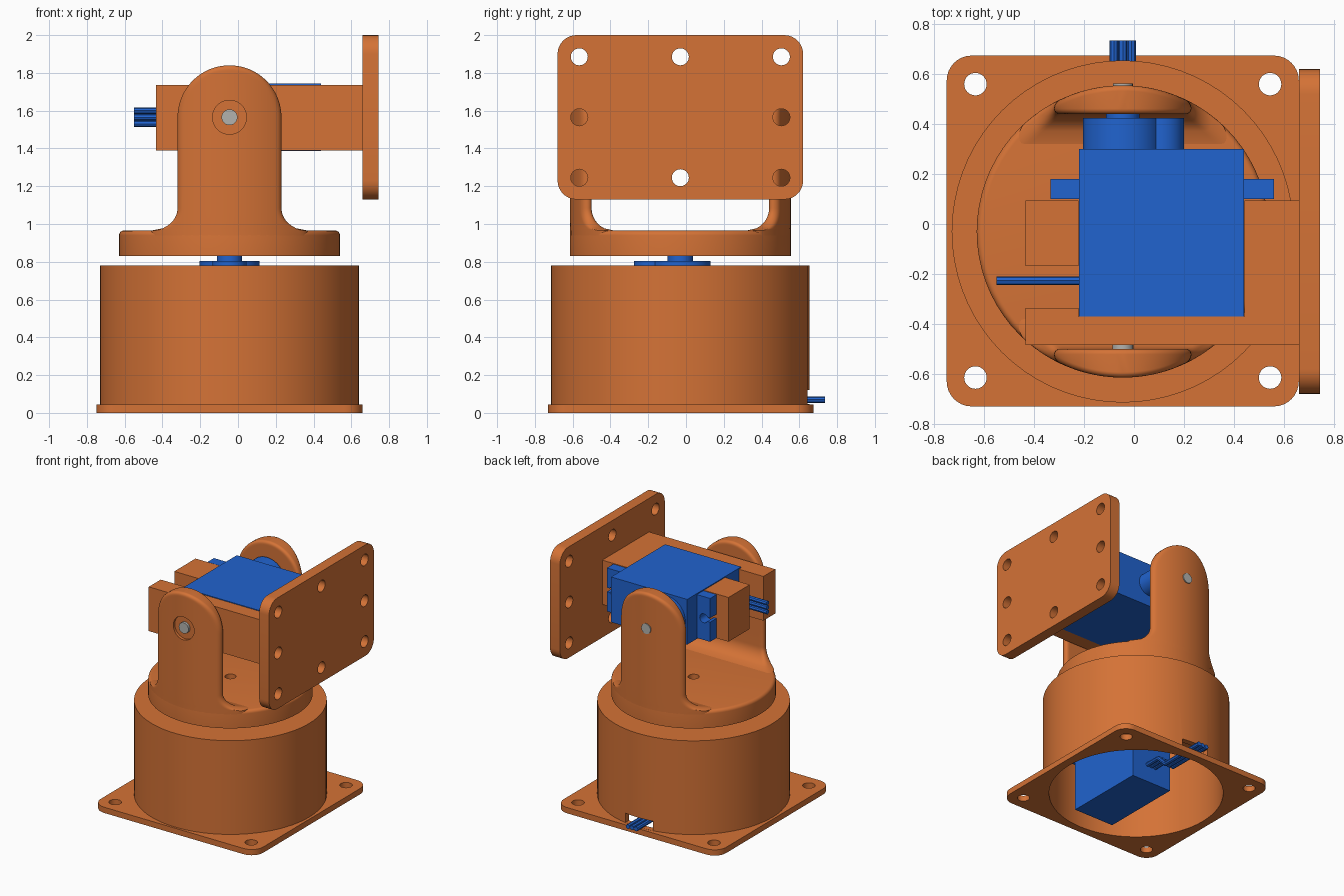
import bpy, bmesh, math
from mathutils import Matrix, Vector

if "Cube" in bpy.data.objects:
    bpy.data.objects.remove(bpy.data.objects["Cube"])

CX, CY, PZ = -0.045, -0.03, 1.565      # pan axis and height of the tilt axis


def material(name, rgb):
    m = bpy.data.materials.new(name)
    m.diffuse_color = (*rgb, 1)
    m.use_nodes = True
    m.node_tree.nodes["Principled BSDF"].inputs["Base Color"].default_value = m.diffuse_color
    return m


ORANGE = material("orange plastic", (0.66, 0.17, 0.037))
BLUE = material("blue servo", (0.015, 0.125, 0.62))
GREY = material("grey metal", (0.45, 0.45, 0.43))


def finish(name, bm, mat, matrix=None):
    bmesh.ops.remove_doubles(bm, verts=bm.verts, dist=1e-5)
    bmesh.ops.recalc_face_normals(bm, faces=bm.faces)
    me = bpy.data.meshes.new(name)
    bm.to_mesh(me)
    bm.free()
    if matrix:
        me.transform(matrix)
    me.materials.append(mat)
    ob = bpy.data.objects.new(name, me)
    bpy.context.collection.objects.link(ob)
    smooth(ob)
    return ob


def activate(ob):
    bpy.ops.object.select_all(action='DESELECT')
    ob.select_set(True)
    bpy.context.view_layer.objects.active = ob


def smooth(ob):
    activate(ob)
    bpy.ops.object.shade_smooth_by_angle(angle=math.radians(35))


def box(name, lo, hi, mat=ORANGE, matrix=None):
    bm = bmesh.new()
    bmesh.ops.create_cube(bm, size=1)
    for v in bm.verts:
        v.co = [a + (b - a) * (c + 0.5) for a, b, c in zip(lo, hi, v.co)]
    return finish(name, bm, mat, matrix)


def rod(name, a, b, r, mat=ORANGE, matrix=None, n=48):
    a, b = Vector(a), Vector(b)
    bm = bmesh.new()
    m = Matrix.Translation((a + b) / 2) @ (b - a).to_track_quat('Z', 'Y').to_matrix().to_4x4()
    bmesh.ops.create_cone(bm, cap_ends=True, segments=n, radius1=r, radius2=r,
                          depth=(b - a).length, matrix=m)
    return finish(name, bm, mat, matrix)


def lathe(name, profile, mat=ORANGE):
    bm = bmesh.new()
    vs = [bm.verts.new((r, 0, z)) for r, z in profile]
    es = [bm.edges.new((vs[i], vs[(i + 1) % len(vs)])) for i in range(len(vs))]
    bmesh.ops.spin(bm, geom=vs + es, cent=(0, 0, 0), axis=(0, 0, 1),
                   angle=2 * math.pi, steps=72)
    return finish(name, bm, mat, Matrix.Translation((CX, CY, 0)))


def rounded_plate(name, w, h, t, matrix, r=0.1):
    bm = bmesh.new()
    pts = []
    for k, (sx, sy) in enumerate(((1, 1), (-1, 1), (-1, -1), (1, -1))):
        for i in range(9):
            a = math.pi / 2 * (k + i / 8)
            pts.append((sx * (w / 2 - r) + r * math.cos(a), sy * (h / 2 - r) + r * math.sin(a), 0))
    f = bm.faces.new([bm.verts.new(p) for p in pts])
    top = bmesh.ops.extrude_face_region(bm, geom=[f])
    bmesh.ops.translate(bm, vec=(0, 0, t),
                        verts=[g for g in top['geom'] if isinstance(g, bmesh.types.BMVert)])
    return finish(name, bm, ORANGE, matrix)


def cut(ob, *cutters):
    for c in cutters:
        m = ob.modifiers.new("cut", 'BOOLEAN')
        m.operation, m.solver, m.object = 'DIFFERENCE', 'EXACT', c
        activate(ob)
        bpy.ops.object.modifier_apply(modifier=m.name)
        bpy.data.objects.remove(c)
    smooth(ob)


# Base flange with four screw holes and a large opening
flange = rounded_plate("base_flange", 1.41, 1.405, 0.045, Matrix.Translation((CX, CY + 0.002, 0)))
cut(flange, rod("cutter", (CX, CY, -1), (CX, CY, 1), 0.64, n=72))
for x in (-0.635, 0.545):
    for y in (-0.615, 0.56):
        cut(flange, rod("cutter", (x, y, -1), (x, y, 1), 0.045, n=32))

# Hollow drum with a cable notch at the back
drum = lathe("base_drum", [(0, 0.78), (0.685, 0.78), (0.685, 0.04), (0.64, 0.04), (0.64, 0.68), (0, 0.68)])
cut(drum, box("cutter", (CX - 0.12, 0.4, 0.046), (CX + 0.12, 0.9, 0.12)))
for i, y in enumerate((0.205, -0.577)):
    box(f"servo_post_{i}", (CX - 0.1, y - 0.04, 0.56), (CX + 0.1, y + 0.04, 0.7))

# Rotating disc with rounded top rim and a centre screw hole
R = 0.585
rim = [(R - 0.025 + 0.025 * math.cos(a), 0.94 + 0.025 * math.sin(a))
       for a in (math.pi / 2 * i / 6 for i in range(7))]
lathe("bracket_disc", [(0.04, 0.83), (R, 0.83)] + rim + [(0.04, 0.965)])


# Bracket arms: lens cross-sections, flared at the foot and arched at the top
def arm(name, s):
    W, N, r = 0.275, 28, 0.022
    heights = [0.94] + [0.965 + 0.12 * i / 10 for i in range(11)] + [1.2, 1.4]
    heights += [PZ + W * math.sin(math.pi / 2 * i / 20) for i in range(21)]
    bm = bmesh.new()
    rows = []
    for z in heights:
        u = min(1, max(0, (1.085 - z) / 0.12))
        flare = 1 - math.sqrt(1 - u * u)
        w = W + 0.14 * flare
        if z > PZ:
            w = math.sqrt(max(0, W * W - (z - PZ) ** 2))
        outer, inner = [], []
        for i in range(N + 1):
            x = -w * math.cos(math.pi * i / N)
            d = W - math.hypot(x, z - PZ) if z > PZ else w - abs(x)
            d = min(r, max(0, d))
            e = r - math.sqrt(max(0, r * r - (r - d) ** 2))
            yo = math.sqrt(R * R - x * x) - e
            yi = min(0.47 - 0.12 * flare + e, yo - 0.003)
            outer.append(bm.verts.new((CX + x, CY + s * yo, z)))
            inner.append(bm.verts.new((CX + x, CY + s * yi, z)))
        rows.append(outer + inner[::-1])
    for a, b in zip(rows, rows[1:]):
        for i in range(len(a)):
            j = (i + 1) % len(a)
            bm.faces.new((a[i], a[j], b[j], b[i]))
    bm.faces.new(rows[0])
    return finish(name, bm, ORANGE)


arm("back_arm", 1)
front_arm = arm("front_arm", -1)
cut(front_arm, rod("cutter", (CX, -0.8, PZ), (CX, -0.59, PZ), 0.09))
rod("front_pivot_pin", (CX, -0.61, PZ), (CX, -0.365, PZ), 0.042, GREY)
rod("back_pivot_screw", (CX, 0.5, PZ), (CX, 0.562, PZ), 0.04, GREY)

# Tilting holder: mounting plate with eight holes
to_x = Matrix(((0, 0, 1, 0.66), (1, 0, 0, CY), (0, 1, 0, PZ), (0, 0, 0, 1)))
plate = rounded_plate("mounting_plate", 1.3, 0.87, 0.085, to_x)
for dy in (-0.535, 0, 0.535):
    for dz in (-0.32, 0, 0.32):
        if dy or dz:
            cut(plate, rod("cutter", (0.5, CY + dy, PZ + dz), (0.9, CY + dy, PZ + dz), 0.045, n=32))

# Tilting holder: block with servo pocket and cable slot
holder = box("servo_holder", (-0.435, -0.485, 1.39), (0.67, 0.095, 1.737))
cut(holder, box("cutter", (-0.222, -0.37, 1), (0.442, 0.5, 2)),
    box("cutter", (-0.6, -0.337, 1), (-0.2, -0.168, 2)))


# Servo, local frame: output axis on z, gear cover top at 0, body along +x
def servo(prefix, matrix, path, shaft):
    box(prefix + "_body", (-0.175, -0.1775, -0.795), (0.485, 0.1775, -0.125), BLUE, matrix)
    ears = box(prefix + "_ears", (-0.29, -0.17, -0.325), (0.605, 0.17, -0.245), BLUE)
    for hx, ex in ((-0.235, -0.4), (0.55, 0.7)):
        cut(ears, rod("cutter", (hx, 0, -1), (hx, 0, 1), 0.035, n=24),
            box("cutter", (min(hx, ex), -0.016, -1), (max(hx, ex), 0.016, 1)))
    ears.data.transform(matrix)
    rod(prefix + "_gear_cover", (0, 0, -0.14), (0, 0, 0), 0.16, BLUE, matrix)
    rod(prefix + "_small_cover", (0.155, 0, -0.14), (0.155, 0, 0), 0.09, BLUE, matrix)
    rod(prefix + "_shaft", (0, 0, -0.02), (0, 0, shaft), 0.067, BLUE, matrix)
    for k in (-1, 0, 1):
        cu = bpy.data.curves.new(f"{prefix}_wire_{k + 1}", 'CURVE')
        cu.dimensions, cu.bevel_depth, cu.bevel_resolution = '3D', 0.0175, 2
        cu.use_fill_caps = True
        sp = cu.splines.new('POLY')
        sp.points.add(len(path) - 1)
        for p, (x, z) in zip(sp.points, path):
            p.co = (*(matrix @ Vector((x, k * 0.035, z))), 1)
        cu.materials.append(BLUE)
        ob = bpy.data.objects.new(cu.name, cu)
        bpy.context.collection.objects.link(ob)
        activate(ob)
        bpy.ops.object.convert(target='MESH')
        smooth(ob)


servo("tilt_servo", Matrix.Translation((CX, 0.425, PZ)) @ Matrix.Rotation(-math.pi / 2, 4, 'X'),
      [(-0.16, -0.652), (-0.505, -0.652)], 0.06)
servo("pan_servo", Matrix.Translation((CX, CY, 0.805)) @ Matrix.Rotation(-math.pi / 2, 4, 'Z'),
      [(-0.16, -0.652), (-0.3, -0.652), (-0.38, -0.735), (-0.765, -0.735)], 0.08)
